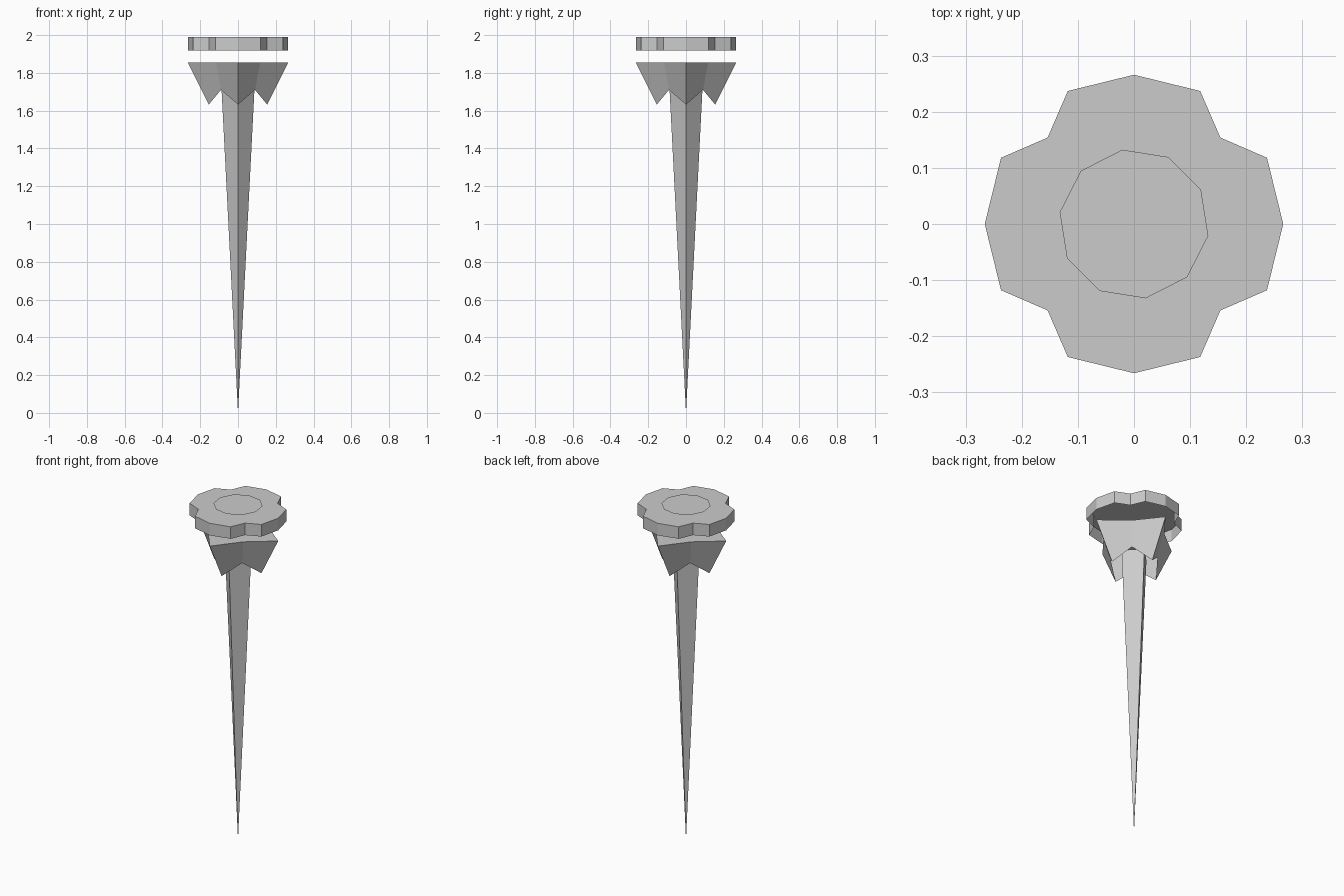
import bpy, bmesh
from math import sin, cos, radians

if "Cube" in bpy.data.objects:
    bpy.data.objects.remove(bpy.data.objects["Cube"])


def make(name, build):
    bm = bmesh.new()
    build(bm)
    bmesh.ops.recalc_face_normals(bm, faces=bm.faces)
    mesh = bpy.data.meshes.new(name)
    bm.to_mesh(mesh)
    bm.free()
    obj = bpy.data.objects.new(name, mesh)
    bpy.context.collection.objects.link(obj)
    return obj


def ring(bm, points):
    return [bm.verts.new(p) for p in points]


def bridge(bm, a, b):
    n = len(a)
    for i in range(n):
        j = (i + 1) % n
        bm.faces.new((a[i], a[j], b[j], b[i]))


def four_fold(points):
    # repeat a quarter outline around z
    out = []
    for k in range(4):
        c, s = (1, 0, -1, 0)[k], (0, 1, 0, -1)[k]
        out += [(c * x - s * y, s * x + c * y, z) for x, y, z in points]
    return out


# Lobed cap: flat top with side walls, open underneath
def cap(bm):
    outline = [(0.266, 0), (0.237, 0.118), (0.154, 0.154), (0.118, 0.237)]
    low = ring(bm, four_fold([(x, y, 1.918) for x, y in outline]))
    top = ring(bm, four_fold([(x, y, 1.99) for x, y in outline]))
    bridge(bm, low, top)
    bm.faces.new(top)


# Four-pointed collar with toothed lower edge, open underneath
def collar(bm):
    low = ring(bm, four_fold([(0.155, 0, 1.632), (0.09, 0.09, 1.71)]))
    top = ring(bm, four_fold([(0.266, 0, 1.854), (0.117, 0.117, 1.854)]))
    bridge(bm, low, top)
    bm.faces.new(top)


# Long four-sided spike
def spike(bm):
    tip = bm.verts.new((0, 0, 0))
    top = ring(bm, four_fold([(0.088, 0, 1.73)]))
    for i in range(4):
        bm.faces.new((top[i], tip, top[(i + 1) % 4]))


# Ten-sided plate just above the cap
def plate(bm):
    angles = [radians(27 + 36 * i) for i in range(10)]
    bm.faces.new(ring(bm, [(0.134 * cos(a), 0.134 * sin(a), 2.0) for a in angles]))


make("cap", cap)
make("collar", collar)
make("spike", spike)
make("top_plate", plate)
